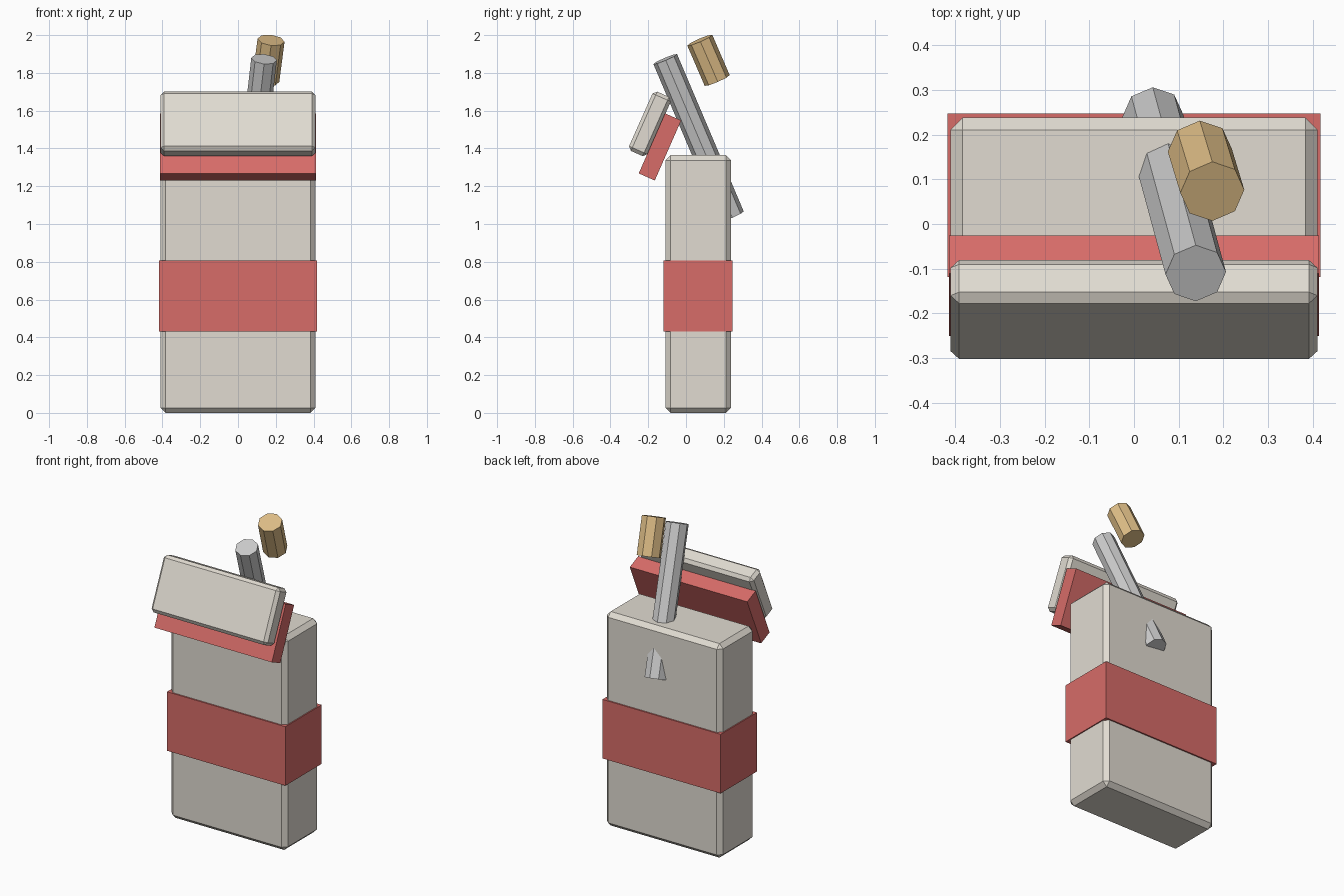
import bpy
from math import radians
from mathutils import Vector, Matrix

if "Cube" in bpy.data.objects:
    bpy.data.objects.remove(bpy.data.objects["Cube"])


def material(name, color):
    mat = bpy.data.materials.new(name)
    mat.diffuse_color = (*color, 1)
    mat.use_nodes = True
    mat.node_tree.nodes["Principled BSDF"].inputs["Base Color"].default_value = mat.diffuse_color
    return mat


cream = material("cream_card", (0.75, 0.71, 0.64))
red = material("red_paper", (0.68, 0.15, 0.14))
tan = material("tan_filter", (0.73, 0.51, 0.24))


def box(name, center, size, mat, tilt=0.0, bevel=0.0):
    bpy.ops.mesh.primitive_cube_add(size=1, location=center)
    ob = bpy.context.object
    ob.name = name
    ob.scale = size
    bpy.ops.object.transform_apply(location=False, rotation=False, scale=True)
    ob.rotation_euler.x = radians(tilt)
    ob.data.materials.append(mat)
    if bevel:
        mod = ob.modifiers.new("chamfer", 'BEVEL')
        mod.width = bevel
        mod.segments = 1
    return ob


def rod(name, bottom, top, radius, mat=None):
    a, b = Vector(bottom), Vector(top)
    z = (b - a).normalized()
    x = (Vector((1, 0, 0)) - z * z.x).normalized()
    y = z.cross(x)
    bpy.ops.mesh.primitive_cylinder_add(vertices=8, radius=radius, depth=(b - a).length)
    ob = bpy.context.object
    ob.name = name
    rot = Matrix((x, y, z)).transposed().to_4x4()
    ob.matrix_world = Matrix.Translation((a + b) / 2) @ rot
    if mat:
        ob.data.materials.append(mat)
    return ob


# Carton with its wrap-around band
box("carton_body", (0, 0.064, 0.682), (0.82, 0.347, 1.364), cream, bevel=0.027)
box("carton_band", (0, 0.064, 0.62), (0.834, 0.365, 0.376), red)

# Flipped-open lid and its lining
box("lid", (0, -0.191, 1.53), (0.82, 0.106, 0.343), cream, tilt=-24, bevel=0.019)
box("lid_lining", (0, -0.138, 1.408), (0.828, 0.093, 0.347), red, tilt=-23.7)

# Paper stick poking through the carton, with a loose filter above it
rod("paper_stick", (0.042, 0.243, 1.04), (0.138, -0.11, 1.873), 0.068)
rod("filter_tip", (0.147, 0.165, 1.76), (0.175, 0.073, 1.973), 0.072, tan)
